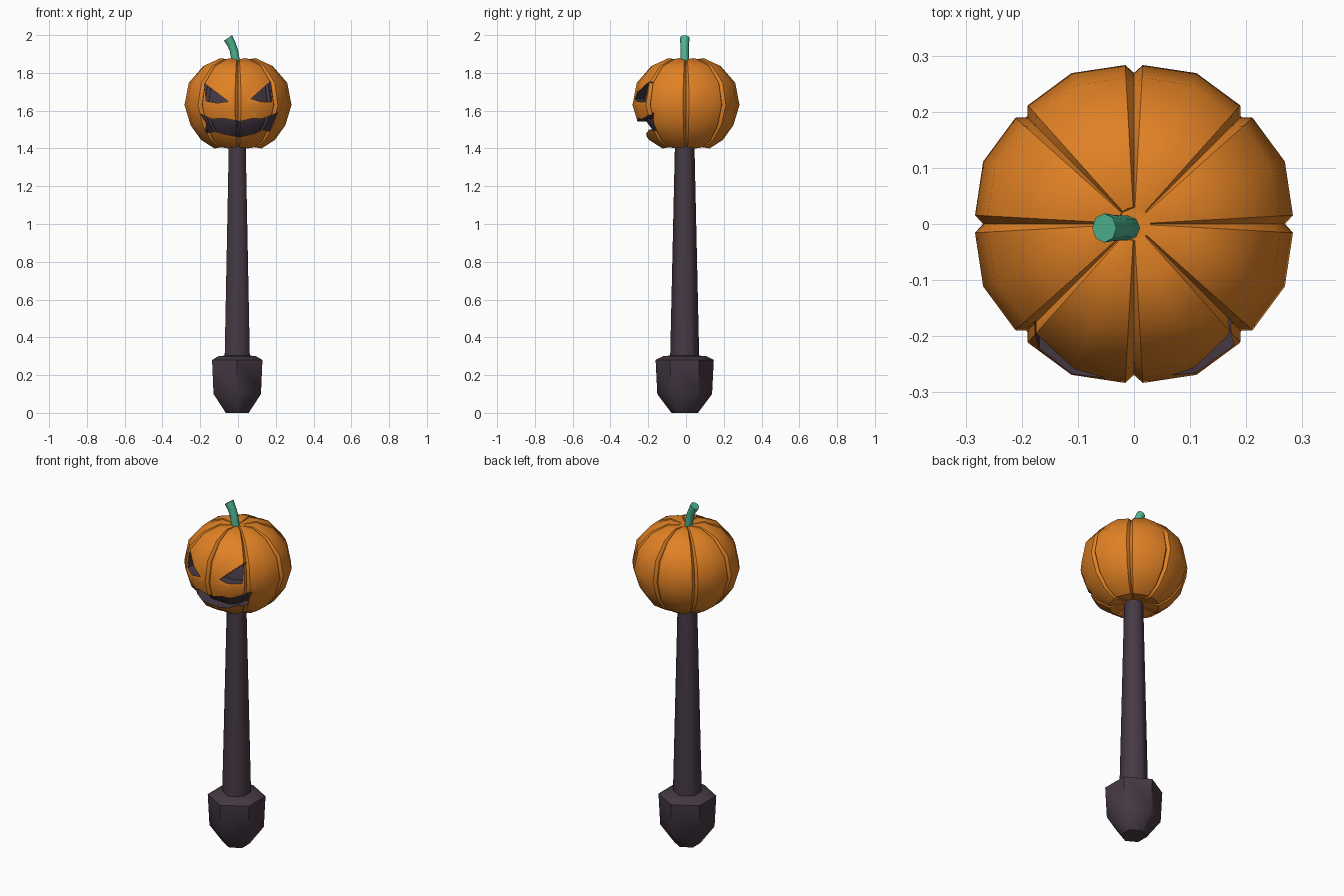
import bpy, bmesh
from math import sin, cos, pi, radians
from mathutils import Vector

if "Cube" in bpy.data.objects:
    bpy.data.objects.remove(bpy.data.objects["Cube"])


def material(name, rgb):
    m = bpy.data.materials.new(name)
    m.use_nodes = True
    m.diffuse_color = (*rgb, 1)
    bsdf = m.node_tree.nodes["Principled BSDF"]
    bsdf.inputs["Base Color"].default_value = (*rgb, 1)
    bsdf.inputs["Roughness"].default_value = 0.8
    return m


ORANGE = material("pumpkin orange", (0.75, 0.22, 0.018))
DARK = material("dark purple", (0.062, 0.042, 0.06))
GREEN = material("stem green", (0.075, 0.46, 0.28))


def finish(bm, name, mats, index=0):
    bmesh.ops.recalc_face_normals(bm, faces=bm.faces)
    for f in bm.faces:
        f.material_index = index
    me = bpy.data.meshes.new(name)
    bm.to_mesh(me)
    bm.free()
    for m in mats:
        me.materials.append(m)
    ob = bpy.data.objects.new(name, me)
    bpy.context.collection.objects.link(ob)
    return ob


def smooth(ob, angle):
    bpy.ops.object.select_all(action='DESELECT')
    ob.select_set(True)
    bpy.context.view_layer.objects.active = ob
    bpy.ops.object.shade_smooth_by_angle(angle=radians(angle))


def loft(name, rings, mats, index=0):
    """Skin a stack of point rings and cap both ends."""
    bm = bmesh.new()
    rows = [[bm.verts.new(p) for p in ring] for ring in rings]
    n = len(rows[0])
    for a, b in zip(rows, rows[1:]):
        for i in range(n):
            j = (i + 1) % n
            bm.faces.new((a[i], a[j], b[j], b[i]))
    bm.faces.new(rows[0])
    bm.faces.new(rows[-1])
    return finish(bm, name, mats, index)


def hex_rings(profile):
    return [[(-0.004 + r * sin(i * pi / 3), -0.007 + r * cos(i * pi / 3), z)
             for i in range(6)] for r, z in profile]


# Handle: hexagonal pommel and tapering shaft
pommel = loft("pommel", hex_rings([(0.07, 0), (0.145, 0.1), (0.154, 0.28), (0.115, 0.3), (0.06, 0.305)]), [DARK])
smooth(pommel, 50)
shaft = loft("shaft", hex_rings([(0.077, 0.29), (0.051, 1.45)]), [DARK])
smooth(shaft, 62)

# Pumpkin: eight lobes split by narrow creases
CENTRE = Vector((0, 0, 1.63))
PROFILE = [(0.03, 1.425), (0.075, 1.41), (0.135, 1.4), (0.2, 1.44), (0.258, 1.52), (0.291, 1.63),
           (0.268, 1.75), (0.19, 1.84), (0.1, 1.878), (0.03, 1.866)]
LOBE = [(0, 0.925), (0.07, 0.975), (0.5, 1), (0.93, 0.975)]


def pumpkin_body(name, size, index):
    rings = []
    for r, z in PROFILE:
        ring = []
        for k in range(8):
            for part, s in LOBE:
                a = (k + part) * pi / 4
                s = 1 - (1 - s) * min(1, r / 0.1)
                p = Vector((r * cos(a), r * sin(a), z))
                ring.append(CENTRE + (p - CENTRE) * s * size)
        rings.append(ring)
    return loft(name, rings, [ORANGE, DARK], index)


pumpkin = pumpkin_body("pumpkin", 1, 0)
core = pumpkin_body("core_cutter", 0.83, 1)

# Carved face: outlines (x, z) pushed through the front
RIGHT_EYE = [(-0.178, 1.745), (-0.05, 1.648), (-0.11, 1.64), (-0.168, 1.65)]
LEFT_EYE = [(0.172, 1.755), (0.068, 1.663), (0.12, 1.648), (0.178, 1.645)]
MOUTH = [(-0.2, 1.585), (-0.14, 1.555), (-0.08, 1.56), (0.01, 1.543), (0.08, 1.56), (0.125, 1.555),
         (0.21, 1.59), (0.18, 1.52), (0.165, 1.49), (0.13, 1.5), (0.09, 1.48), (0.01, 1.46),
         (-0.07, 1.475), (-0.12, 1.49), (-0.175, 1.48), (-0.165, 1.53)]
bm = bmesh.new()
for outline in (RIGHT_EYE, LEFT_EYE, MOUTH):
    front, back = ([bm.verts.new((x, y, z)) for x, z in outline] for y in (-0.4, -0.05))
    bm.faces.new(front)
    bm.faces.new(back[::-1])
    for i in range(len(outline)):
        bm.faces.new((front[i - 1], front[i], back[i], back[i - 1]))
face_cutter = finish(bm, "face_cutter", [ORANGE, DARK], 1)


def cut(target, cutter):
    mod = target.modifiers.new("cut", 'BOOLEAN')
    mod.operation = 'DIFFERENCE'
    mod.solver = 'EXACT'
    mod.object = cutter
    cutter.hide_render = True
    bpy.context.view_layer.objects.active = target
    bpy.ops.object.modifier_apply(modifier=mod.name)
    bpy.data.objects.remove(cutter)


cut(face_cutter, core)
cut(pumpkin, face_cutter)
smooth(pumpkin, 38)

# Stem: bent tube leaning to the right
rings = []
for x, z, r, lean in [(-0.01, 1.85, 0.022, 0.1), (-0.022, 1.92, 0.022, 0.25),
                      (-0.035, 1.953, 0.023, 0.5), (-0.053, 1.985, 0.026, 0.6)]:
    rings.append([(x + r * cos(a) * cos(lean), -0.007 + r * sin(a), z + r * cos(a) * sin(lean))
                  for a in (i * pi / 4 for i in range(8))])
stem = loft("stem", rings, [GREEN])
smooth(stem, 50)
